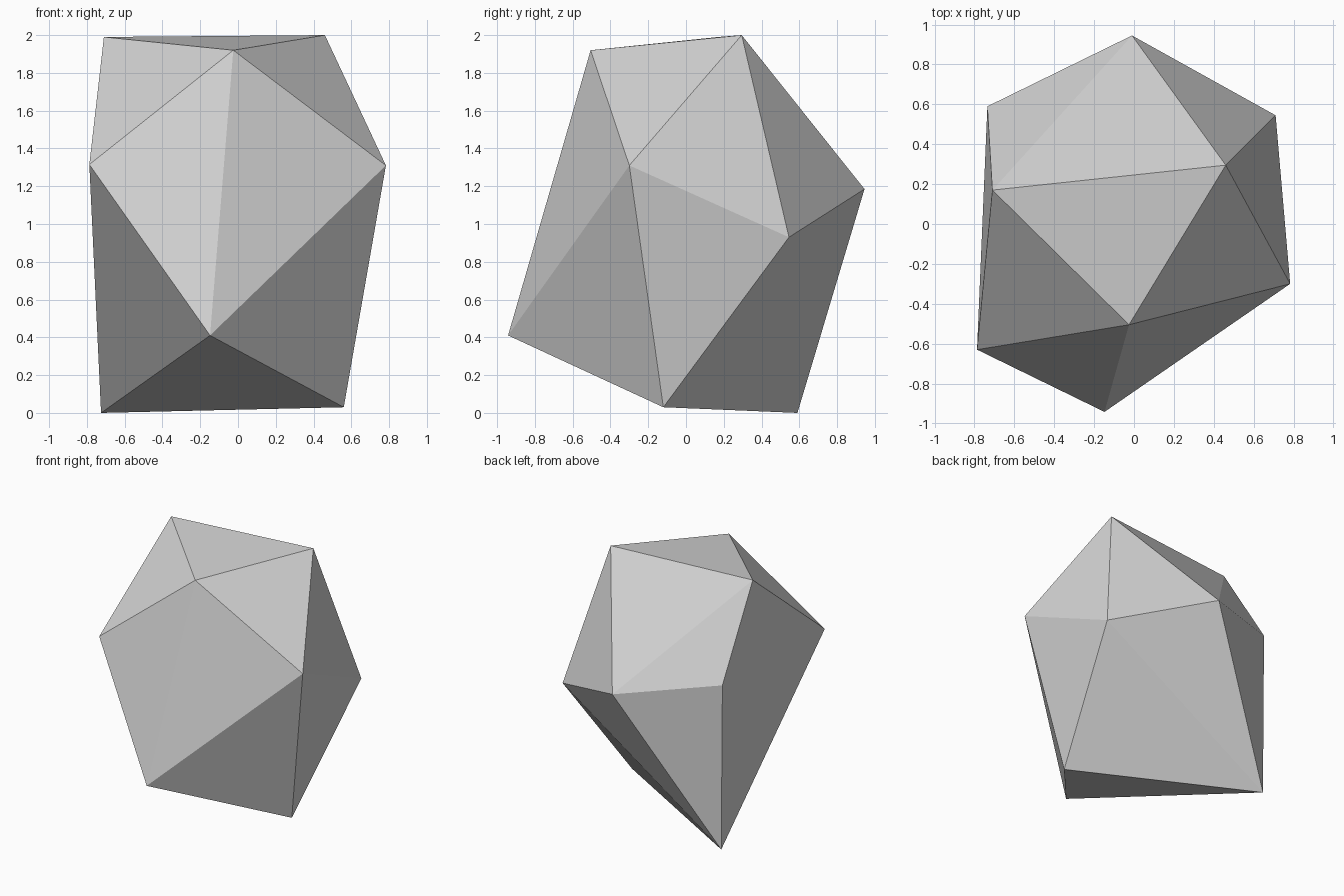
import bpy
import bmesh

default_cube = bpy.data.objects.get("Cube")
if default_cube:
    bpy.data.objects.remove(default_cube, do_unlink=True)


def make_material(name, colour):
    material = bpy.data.materials.new(name)
    material.use_nodes = True
    material.diffuse_color = colour
    shader = next(n for n in material.node_tree.nodes if n.type == "BSDF_PRINCIPLED")
    shader.inputs["Base Color"].default_value = colour
    shader.inputs["Roughness"].default_value = 0.9
    return material


def make_faceted_stone(name, corners, material):
    """Wrap a convex, flat-faced skin around the given corner points."""
    bm = bmesh.new()
    for corner in corners:
        bm.verts.new(corner)
    bmesh.ops.convex_hull(bm, input=list(bm.verts))
    bmesh.ops.recalc_face_normals(bm, faces=list(bm.faces))
    for face in bm.faces:
        face.smooth = False
    mesh = bpy.data.meshes.new(name)
    bm.to_mesh(mesh)
    bm.free()
    mesh.materials.append(material)
    stone = bpy.data.objects.new(name, mesh)
    bpy.context.collection.objects.link(stone)
    return stone


# Crown: the three corners of the sloping top
crown = [(-0.71, 0.17, 1.99), (0.46, 0.295, 2.0), (-0.025, -0.505, 1.92)]

# Girdle: the widest ring of corners
girdle = [
    (-0.787, -0.63, 1.315),
    (0.783, -0.3, 1.31),
    (0.71, 0.545, 0.93),
    (-0.01, 0.945, 1.185),
    (-0.735, 0.59, 1.315),
]

# Foot: the low front corner and the edge it rests on
foot = [(-0.148, -0.942, 0.41), (0.56, -0.12, 0.03), (-0.725, 0.59, 0.0)]

stone_grey = make_material("stone grey", (0.64, 0.64, 0.64, 1.0))
make_faceted_stone("rock", crown + girdle + foot, stone_grey)
